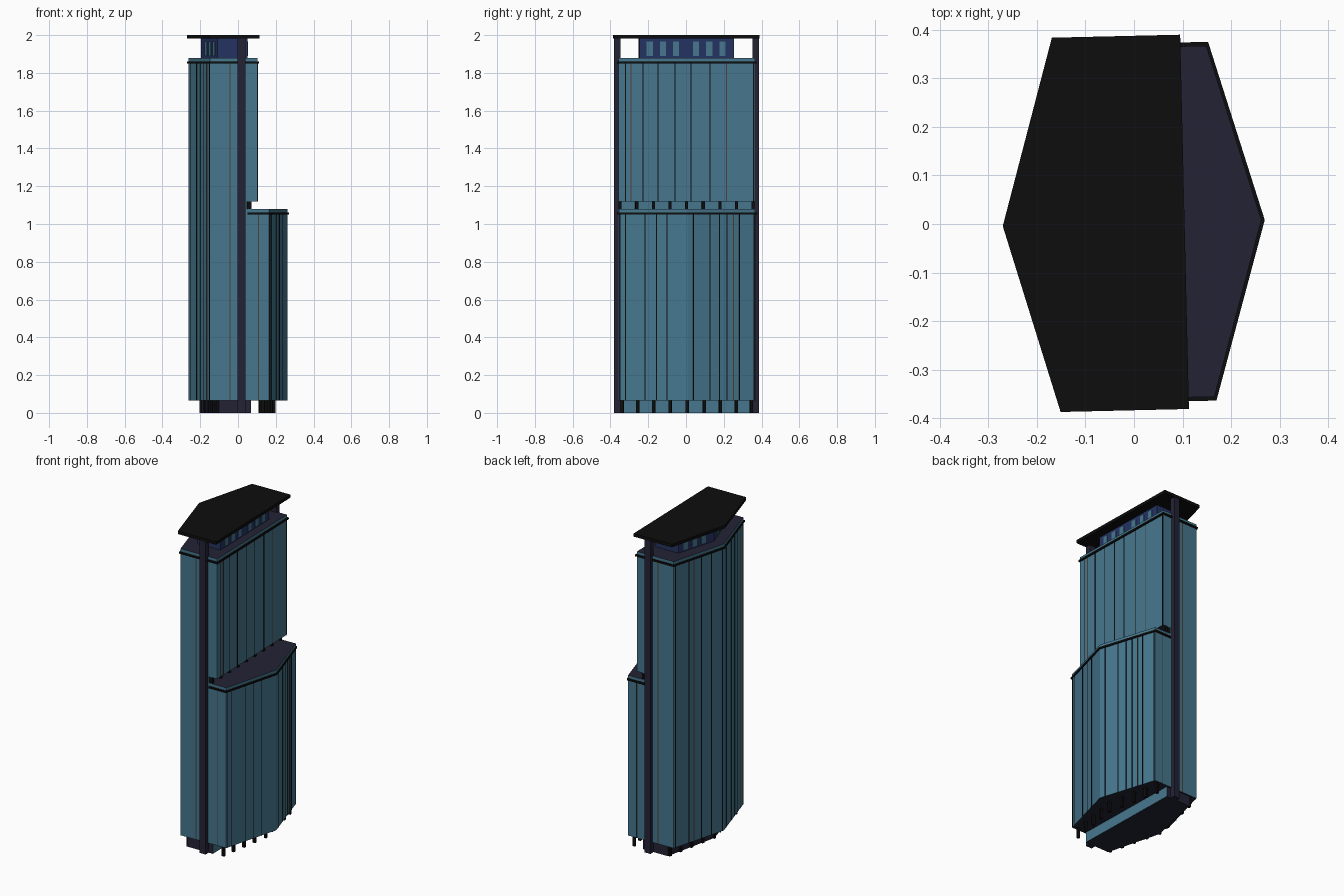
import bpy, bmesh, math
from mathutils import Matrix, Vector

if "Cube" in bpy.data.objects:
    bpy.data.objects.remove(bpy.data.objects["Cube"])

TURN = Matrix.Translation((0, 0.002, 0)) @ Matrix.Rotation(math.radians(1.34), 4, 'Z')


def mat(name, c):
    m = bpy.data.materials.new(name)
    m.diffuse_color = (*c, 1)
    m.use_nodes = True
    m.node_tree.nodes["Principled BSDF"].inputs["Base Color"].default_value = m.diffuse_color
    return m


GLASS = mat("teal glass", (0.061, 0.185, 0.27))
SLATE = mat("dark purple slate", (0.017, 0.016, 0.036))
BLACK = mat("black metal", (0.004, 0.004, 0.004))
BLUE = mat("navy blue panel", (0.018, 0.033, 0.12))
BROWN = mat("brown trim", (0.08, 0.05, 0.035))


def add_prism(bm, pts, z0, z1):
    """Extrude a plan outline from z0 to z1."""
    lo = [bm.verts.new((x, y, z0)) for x, y in pts]
    hi = [bm.verts.new((x, y, z1)) for x, y in pts]
    bm.faces.new(lo[::-1])
    bm.faces.new(hi)
    n = len(pts)
    for i in range(n):
        j = (i + 1) % n
        bm.faces.new((lo[i], lo[j], hi[j], hi[i]))


def finish(name, bm, mats, rule=None):
    bmesh.ops.recalc_face_normals(bm, faces=bm.faces)
    if rule:
        for f in bm.faces:
            f.material_index = rule(f.normal)
    bm.transform(TURN)
    me = bpy.data.meshes.new(name)
    bm.to_mesh(me)
    bm.free()
    for m in mats:
        me.materials.append(m)
    ob = bpy.data.objects.new(name, me)
    bpy.context.collection.objects.link(ob)
    return ob


def block(name, pts, z0, z1, mats, rule=None):
    bm = bmesh.new()
    add_prism(bm, pts, z0, z1)
    return finish(name, bm, mats, rule)


def bar(bm, p, q, t, width, depth, z0, z1):
    """Upright bar centred at fraction t of plan edge p-q."""
    p, q = Vector(p), Vector(q)
    c = p.lerp(q, t)
    d = (q - p).normalized()
    n = Vector((d.y, -d.x))
    a, b = d * width / 2, n * depth / 2
    add_prism(bm, [c - a + b, c + a + b, c + a - b, c - a - b], z0, z1)


def bars(name, m, items, width, depth, z0, z1):
    bm = bmesh.new()
    for p, q, ts in items:
        for t in ts:
            bar(bm, p, q, t, width, depth, z0, z1)
    return finish(name, bm, [m])


def plan(shoulder, tip, flat, y):
    """Five sided outline: straight side at x=flat, pointed side at x=tip."""
    return [(flat, -y), (flat, y), (shoulder, y), (tip, 0), (shoulder, -y)]


caps = lambda n: 1 if abs(n.z) > 0.5 else 0
right_glass = lambda n: 1 if n.x > 0.9 else 0
Y = 0.361

# main glass volumes
block("tall_tower_lower", plan(-0.157, -0.262, 0.04, Y), 0.065, 1.12, [GLASS, SLATE], caps)
block("tall_tower_upper", plan(-0.157, -0.262, 0.095, Y), 1.12, 1.88, [GLASS, SLATE], caps)
block("low_tower", plan(0.157, 0.262, 0.04, Y), 0.065, 1.08, [GLASS, SLATE], caps)

# parapet bands
block("tall_band", plan(-0.161, -0.269, 0.103, Y + 0.008), 1.85, 1.861, [BLACK])
block("low_band", plan(0.161, 0.269, 0.042, Y + 0.008), 1.05, 1.061, [BLACK])

# recessed ground floor and its columns
block("ground_floor", plan(-0.11, -0.195, 0.06, 0.352), 0, 0.065, [SLATE, GLASS], right_glass)
ts = [0.03, 0.26, 0.5, 0.745]
items = []
for s in (1, -1):
    items.append(((0.125, 0.352 * s), (0.19, 0), ts))
    items.append(((-0.115, 0.352 * s), (-0.195, 0), ts))
items += [((0.19, -0.05), (0.19, 0.05), [0.5]), ((-0.195, -0.05), (-0.195, 0.05), [0.5])]
bars("ground_columns", BLACK, items, 0.016, 0.016, 0, 0.066)

# columns in the gap below the upper tower
bars("gap_columns", BLACK, [((0.052, -0.352), (0.052, 0.352), [i / 8 for i in range(9)])],
     0.016, 0.022, 1.08, 1.121)

# full height side pylons
for nm, s in (("front_pylon", -1), ("back_pylon", 1)):
    a, b = sorted((s * 0.35, s * 0.383))
    block(nm, [(-0.011, a), (0.031, a), (0.031, b), (-0.011, b)], 0, 1.985, [SLATE])

# mullions on every facade
W, D = 0.005, 0.004
L0, L1, L2 = (-0.157, -Y), (-0.262, 0), (-0.157, Y)
R0, R1, R2 = (0.157, -Y), (0.262, 0), (0.157, Y)
bars("tall_left_mullions", BLACK,
     [(L0, L1, [0.01, 0.3, 0.45, 0.62, 0.88]), (L1, L2, [0.03, 0.25, 0.45, 0.7, 0.97])],
     W, D, 0.065, 1.85)
bars("tall_brown_mullions", BROWN,
     [(L0, L1, [0.15]), (L1, L2, [0.6]), ((-0.05, -Y), (0.0, -Y), [0.0]), ((-0.05, Y), (0.0, Y), [0.0])],
     W, D, 0.065, 1.85)
U0, U1 = (0.095, -Y), (0.095, Y)
bars("upper_right_mullions", BLACK, [(U0, U1, [0.05, 0.18, 0.29, 0.415, 0.53, 0.67, 0.99])],
     W, D, 1.12, 1.85)
bars("upper_right_brown_mullions", BROWN, [(U0, U1, [0.09, 0.79])], W, D, 1.12, 1.85)
bars("low_mullions", BLACK,
     [(R0, R1, [0.02, 0.1, 0.38, 0.55, 0.7]), (R1, R2, [0.09, 0.33, 0.47, 0.58, 0.77, 0.98])],
     W, D, 0.065, 1.05)
bars("low_brown_mullions", BROWN,
     [(R1, R2, [0.68]), ((0.1, -Y), (0.15, -Y), [0.0]), ((0.1, Y), (0.15, Y), [0.0])],
     W, D, 0.065, 1.05)

# penthouse with windows
pent = plan(-0.115, -0.195, 0.045, 0.25)
block("penthouse", pent, 1.88, 1.985, [BLUE])
bars("penthouse_windows", GLASS,
     [(pent[0], pent[1], [0.11, 0.25, 0.39, 0.6, 0.74, 0.88]),
      (pent[2], pent[3], [0.2, 0.45, 0.7]), (pent[3], pent[4], [0.3, 0.55, 0.8])],
     0.032, 0.008, 1.89, 1.965)

# overhanging flat roof
block("roof_slab", plan(-0.16, -0.27, 0.104, 0.385), 1.981, 2.0, [BLACK])
